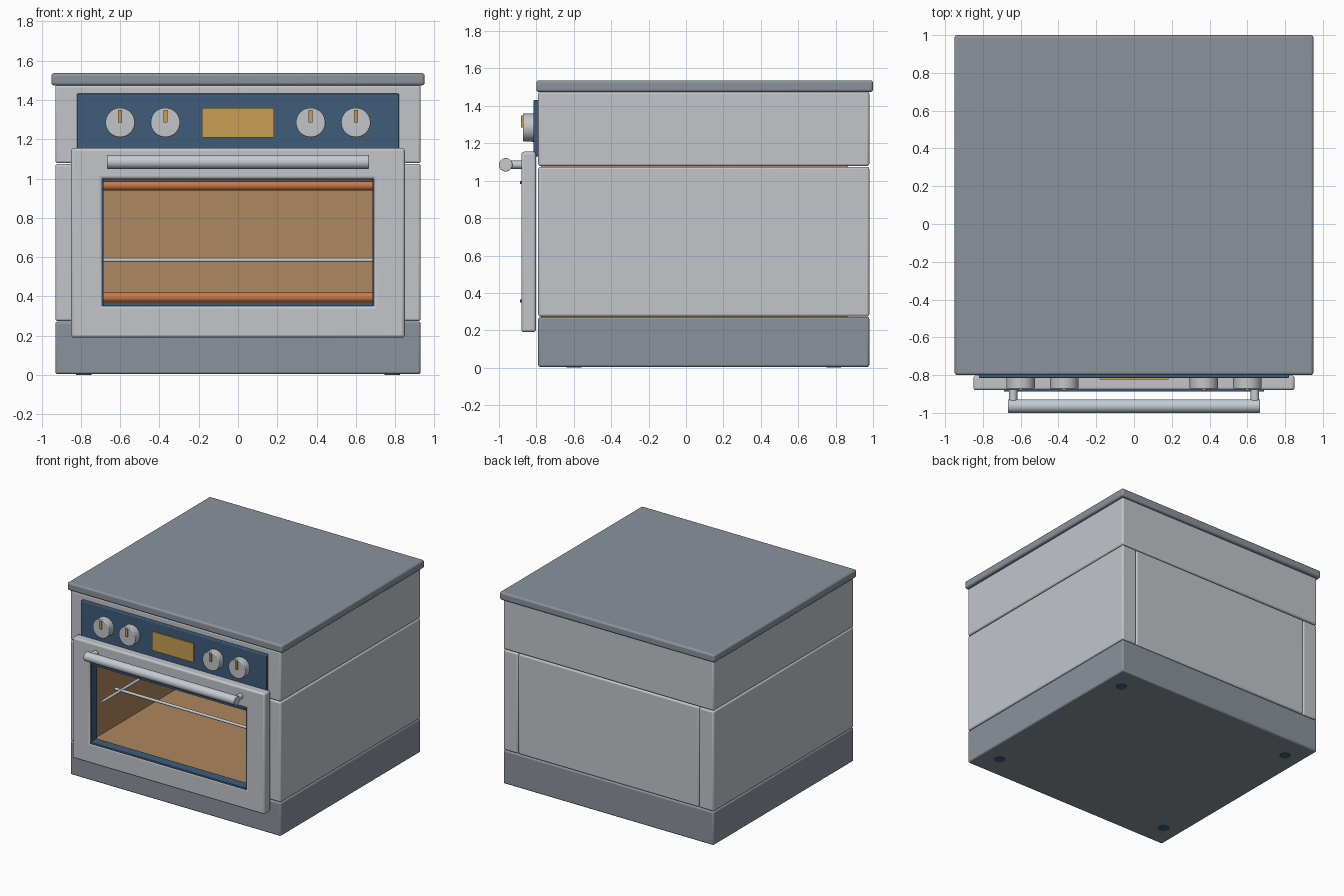
import bpy, bmesh, math
from mathutils import Matrix, Vector

cube = bpy.data.objects.get("Cube")
if cube:
    bpy.data.objects.remove(cube, do_unlink=True)


def material(name, rgb):
    m = bpy.data.materials.new(name)
    m.use_nodes = True
    m.diffuse_color = (*rgb, 1)
    m.node_tree.nodes["Principled BSDF"].inputs["Base Color"].default_value = (*rgb, 1)
    return m


LIGHT = material("light_grey_enamel", (0.54, 0.56, 0.59))
GREY = material("slate_grey", (0.26, 0.29, 0.33))
BLUE = material("dark_blue", (0.05, 0.11, 0.195))
GOLD = material("amber", (0.58, 0.34, 0.085))
TAN = material("tan_lining", (0.42, 0.245, 0.115))
ORANGE = material("hot_orange", (0.61, 0.19, 0.065))
CHROME = material("chrome", (0.56, 0.60, 0.64))


def finish(name, bm, mat, bevel=0):
    mesh = bpy.data.meshes.new(name)
    bmesh.ops.recalc_face_normals(bm, faces=bm.faces)
    bm.to_mesh(mesh)
    bm.free()
    ob = bpy.data.objects.new(name, mesh)
    bpy.context.collection.objects.link(ob)
    mesh.materials.append(mat)
    if bevel:
        mod = ob.modifiers.new("soft_edges", "BEVEL")
        mod.width = bevel
        mod.segments = 3
    bpy.ops.object.select_all(action="DESELECT")
    ob.select_set(True)
    bpy.context.view_layer.objects.active = ob
    bpy.ops.object.shade_smooth_by_angle(angle=math.radians(35))
    return ob


def box(name, x, y, z, mat, bevel=0):
    """Box from (min, max) pairs on each axis."""
    bm = bmesh.new()
    size = [b - a for a, b in (x, y, z)]
    mid = [(a + b) / 2 for a, b in (x, y, z)]
    bmesh.ops.create_cube(bm, matrix=Matrix.Translation(mid) @ Matrix.Diagonal((*size, 1)))
    return finish(name, bm, mat, bevel)


def rod(name, start, end, radius, mat, bevel=0, sides=32):
    """Cylinder between two points."""
    a, b = Vector(start), Vector(end)
    turn = (b - a).to_track_quat("Z", "Y").to_matrix().to_4x4()
    bm = bmesh.new()
    bmesh.ops.create_cone(bm, cap_ends=True, segments=sides, radius1=radius, radius2=radius,
                          depth=(b - a).length, matrix=Matrix.Translation((a + b) / 2) @ turn)
    ob = finish(name, bm, mat, bevel)
    if bevel:
        ob.modifiers["soft_edges"].limit_method = "ANGLE"
    return ob


# Body shell
DEPTH = (-0.79, 0.98)
WIDE = (-0.93, 0.93)
box("plinth", WIDE, DEPTH, (0.004, 0.272), GREY, 0.012)
box("control_housing", WIDE, DEPTH, (1.078, 1.476), LIGHT, 0.012)
box("worktop", (-0.95, 0.95), (-0.80, 1.0), (1.474, 1.537), GREY, 0.014)
box("back_panel", (-0.798, 0.798), (0.86, 0.98), (0.274, 1.074), LIGHT, 0.012)

# Oven cavity lining
box("cavity_floor", (-0.8, 0.8), (-0.775, 0.86), (0.265, 0.285), TAN)
box("cavity_ceiling", (-0.8, 0.8), (-0.775, 0.86), (1.06, 1.085), TAN)
box("cavity_back", (-0.8, 0.8), (0.84, 0.865), (0.27, 1.08), TAN)

# Parts mirrored on both sides
for side, s in (("left", 1), ("right", -1)):
    def span(a, b):
        return tuple(sorted((s * a, s * b)))
    box(side + "_wall", span(0.80, 0.93), DEPTH, (0.274, 1.074), LIGHT, 0.012)
    box(side + "_cavity_lining", span(0.793, 0.803), (-0.775, 0.86), (0.27, 1.07), TAN)
    box(side + "_window_seal", span(0.684, 0.692), (-0.875, -0.805), (0.35, 1.0), BLUE)
    rod(side + "_rack_rail", (s * 0.74, -0.66, 0.585), (s * 0.74, 0.72, 0.585), 0.011, CHROME, sides=16)
    rod(side + "_handle_post", (s * 0.64, -0.96, 1.085), (s * 0.64, -0.87, 1.085), 0.022, CHROME)
    for end, y in (("front", -0.6), ("back", 0.79)):
        rod(f"{side}_{end}_foot", (s * 0.785, y, 0), (s * 0.785, y, 0.05), 0.04, BLUE)
    # Control knobs with pointers
    for place, x in (("outer", 0.6), ("inner", 0.37)):
        rod(f"{side}_{place}_knob", (s * x, -0.80, 1.285), (s * x, -0.872, 1.285), 0.075, LIGHT, 0.005, 40)
        box(f"{side}_{place}_pointer", (s * x - 0.01, s * x + 0.01), (-0.881, -0.865), (1.285, 1.348), GOLD)

# Rack wires and heating elements
for i in range(4):
    y = -0.42 + 0.3 * i
    rod(f"rack_wire_{i + 1}", (-0.79, y, 0.585), (0.79, y, 0.585), 0.011, CHROME, sides=16)
for name, z in (("lower", 0.395), ("upper", 0.966)):
    rod(name + "_heating_element", (-0.79, 0.6, z), (0.79, 0.6, z), 0.027, ORANGE)

# Control panel and display
box("control_panel", (-0.82, 0.82), (-0.815, -0.78), (1.13, 1.432), BLUE, 0.006)
box("display", (-0.183, 0.183), (-0.824, -0.81), (1.208, 1.358), GOLD)

# Door frame: two rectangular loops joined front to back
bm = bmesh.new()
loops = []
for hw, low, high in ((0.85, 0.19, 1.155), (0.69, 0.35, 1.0)):
    for y in (-0.88, -0.802):
        loops.append([bm.verts.new((x, y, z)) for x, z in ((-hw, low), (hw, low), (hw, high), (-hw, high))])
front_out, back_out, front_in, back_in = loops
for a, b in ((front_out, front_in), (back_out, back_in), (front_out, back_out), (front_in, back_in)):
    for i in range(4):
        j = (i + 1) % 4
        bm.faces.new((a[i], a[j], b[j], b[i]))
door = finish("door_frame", bm, LIGHT, 0.014)
door.modifiers["soft_edges"].limit_method = "ANGLE"

# Window trims and handle
for name, z in (("lower", (0.35, 0.364)), ("upper", (0.983, 0.998))):
    box(name + "_window_trim", (-0.688, 0.688), (-0.887, -0.81), z, BLUE)
rod("door_handle", (-0.667, -0.964, 1.085), (0.667, -0.964, 1.085), 0.036, CHROME, 0.004)
